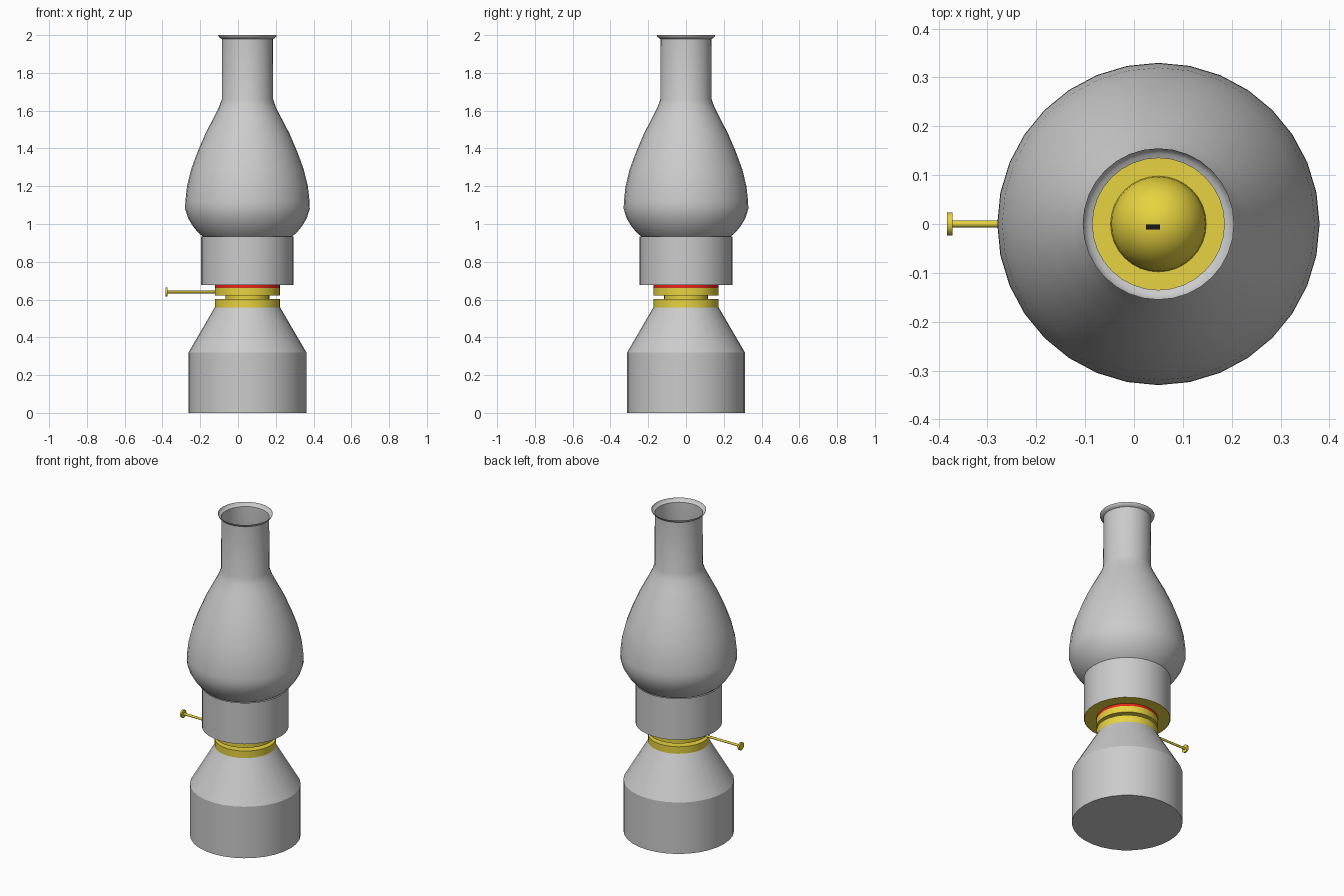
import bpy, bmesh, math
from mathutils import Matrix

if "Cube" in bpy.data.objects:
    bpy.data.objects.remove(bpy.data.objects["Cube"])

CX = 0.05      # lamp axis
SIDES = 32


def material(name, rgb):
    m = bpy.data.materials.new(name)
    m.diffuse_color = (*rgb, 1)
    m.use_nodes = True
    m.node_tree.nodes["Principled BSDF"].inputs["Base Color"].default_value = m.diffuse_color
    return m


BRASS = material("brass", (0.80, 0.65, 0.05))
RED = material("red", (0.8, 0.02, 0.01))
BLACK = material("black", (0.01, 0.01, 0.01))


def finish(name, bm, mat=None, angle=30):
    me = bpy.data.meshes.new(name)
    bm.to_mesh(me)
    bm.free()
    ob = bpy.data.objects.new(name, me)
    bpy.context.collection.objects.link(ob)
    if mat:
        me.materials.append(mat)
    bpy.ops.object.select_all(action='DESELECT')
    ob.select_set(True)
    bpy.context.view_layer.objects.active = ob
    bpy.ops.object.shade_smooth_by_angle(angle=math.radians(angle))
    return ob


def lathe(name, profile, mat=None, matrix=None, sides=SIDES):
    """Revolve (radius, height) points around z; radius 0 closes to a pole."""
    bm = bmesh.new()
    rings = []
    for r, z in profile:
        n = 1 if r == 0 else sides
        rings.append([bm.verts.new((r * math.cos(2 * math.pi * i / sides),
                                    r * math.sin(2 * math.pi * i / sides), z))
                      for i in range(n)])
    for a, b in zip(rings, rings[1:]):
        for i in range(sides):
            j = (i + 1) % sides
            if len(a) == 1:
                bm.faces.new((a[0], b[j], b[i]))
            elif len(b) == 1:
                bm.faces.new((a[i], a[j], b[0]))
            else:
                bm.faces.new((a[i], a[j], b[j], b[i]))
    bm.transform(matrix or Matrix.Translation((CX, 0, 0)))
    return finish(name, bm, mat)


def disc(name, r, z0, z1, mat):
    return lathe(name, [(0, z0), (r, z0), (r, z1), (0, z1)], mat)


# Oil reservoir
lathe("reservoir", [(0, 0), (0.312, 0), (0.312, 0.32), (0.172, 0.56), (0, 0.56)])

# Burner collar with groove, and red seal
disc("lower_collar", 0.173, 0.555, 0.602, BRASS)
disc("collar_groove", 0.116, 0.602, 0.622, BRASS)
disc("upper_collar", 0.173, 0.622, 0.662, BRASS)
disc("red_seal", 0.173, 0.662, 0.678, RED)

# Gallery plate and sleeve that hold the chimney
disc("gallery_plate", 0.242, 0.678, 0.69, BRASS)
lathe("gallery_sleeve", [(0.245, 0.678), (0.245, 0.935)])

# Burner dome and wick
dome = [(0.098 * math.cos(a), 0.69 + 0.11 * math.sin(a))
        for a in (math.pi / 2 * k / 8 for k in range(8))]
lathe("burner_dome", dome + [(0, 0.80)], BRASS)
bm = bmesh.new()
bmesh.ops.create_cube(bm, size=1, matrix=Matrix.Translation((0.039, -0.006, 0.79))
                      @ Matrix.Diagonal((0.028, 0.01, 0.05, 1)))
finish("wick", bm, BLACK)

# Glass chimney: bulb, neck and flared lip
lathe("glass_chimney", [
    (0.238, 0.935), (0.262, 0.955), (0.29, 0.99), (0.314, 1.03), (0.33, 1.08),
    (0.329, 1.12), (0.32, 1.20), (0.298, 1.29), (0.265, 1.38), (0.222, 1.48),
    (0.175, 1.57), (0.15, 1.62), (0.136, 1.66), (0.135, 1.98),
    (0.144, 1.984), (0.151, 1.99), (0.155, 2.0)])

# Wick adjuster: rod and knob along -x
along_x = Matrix.Translation((0, 0, 0.64)) @ Matrix.Rotation(-math.pi / 2, 4, 'Y')
lathe("adjuster_rod", [(0, 0.05), (0.007, 0.05), (0.007, 0.375), (0, 0.375)],
      BRASS, along_x, 16)
lathe("adjuster_knob", [(0, 0.372), (0.024, 0.372), (0.024, 0.383), (0, 0.383)],
      BRASS, along_x, 16)
